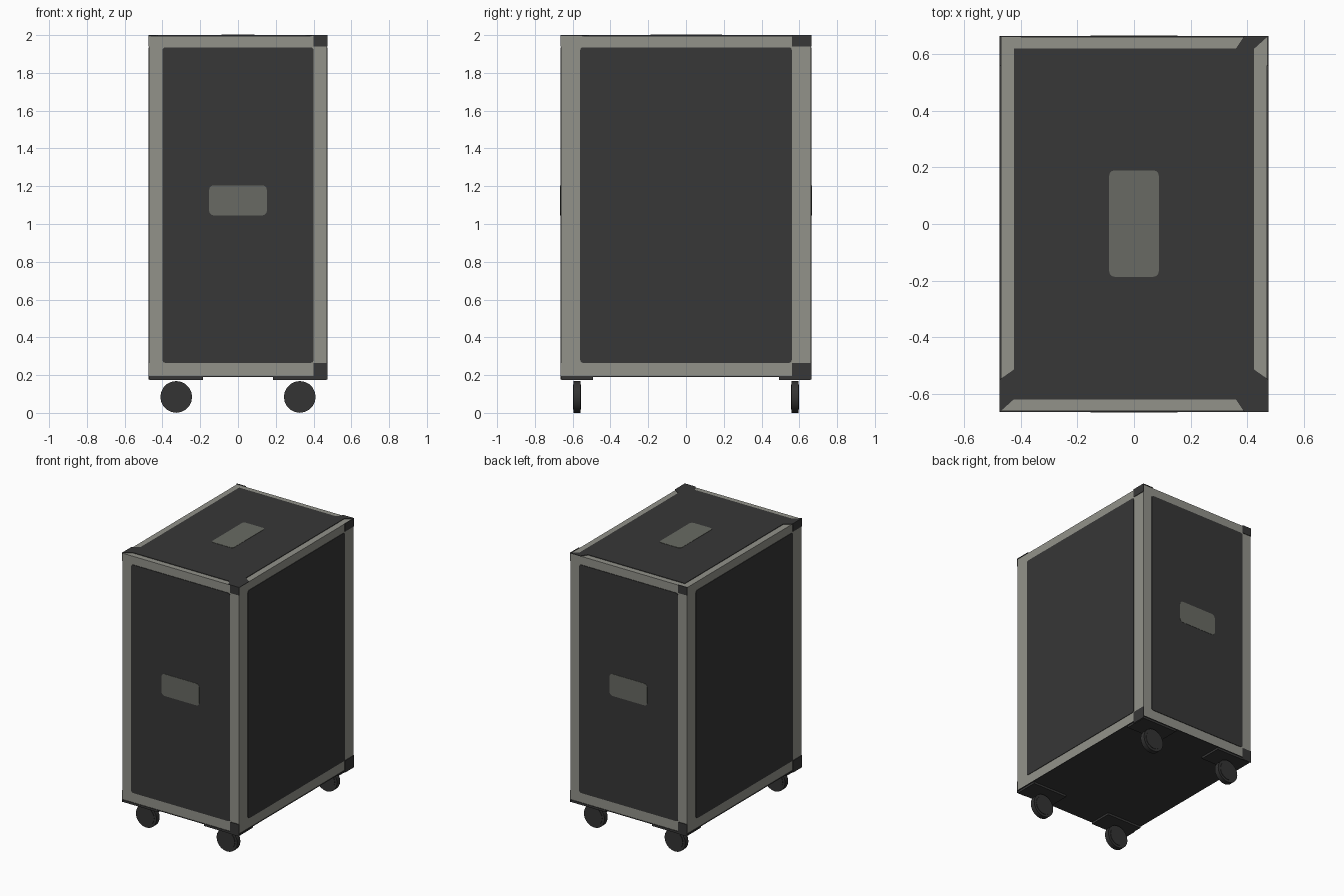
import bpy, bmesh, math
from mathutils import Vector

if "Cube" in bpy.data.objects:
    bpy.data.objects.remove(bpy.data.objects["Cube"])


def srgb(h):
    def lin(c):
        return c / 12.92 if c <= 0.04045 else ((c + 0.055) / 1.055) ** 2.4
    return [lin(int(h[i:i + 2], 16) / 255) for i in (0, 2, 4)] + [1]


def material(name, h):
    m = bpy.data.materials.new(name)
    m.diffuse_color = srgb(h)
    m.use_nodes = True
    m.node_tree.nodes["Principled BSDF"].inputs["Base Color"].default_value = m.diffuse_color
    return m


GREY = material("aluminium grey", "92928A")
DARK = material("panel charcoal", "373737")
HANDLE = material("handle grey", "686A63")
RUBBER = material("wheel black", "333333")

W, D, Z0, Z1 = 0.475, 0.665, 0.19, 2.0   # half width, half depth, bottom, top
T = 0.004                                # plate thickness
X, Y, Z = Vector((1, 0, 0)), Vector((0, 1, 0)), Vector((0, 0, 1))


def plate(name, pts, u, v, level, mat, thick=T):
    """Outline in the u,v plane, extruded outward along u x v up to level."""
    n = u.cross(v)
    bm = bmesh.new()
    lo = [bm.verts.new(u * a + v * b + n * (level - thick)) for a, b in pts]
    hi = [bm.verts.new(u * a + v * b + n * level) for a, b in pts]
    bm.faces.new(hi)
    bm.faces.new(lo[::-1])
    for i in range(len(pts)):
        j = (i + 1) % len(pts)
        bm.faces.new((lo[i], lo[j], hi[j], hi[i]))
    bmesh.ops.recalc_face_normals(bm, faces=bm.faces)
    me = bpy.data.meshes.new(name)
    bm.to_mesh(me)
    bm.free()
    me.materials.append(mat)
    ob = bpy.data.objects.new(name, me)
    bpy.context.collection.objects.link(ob)
    return ob


def rect(a0, a1, b0, b1, r=0.0, seg=3):
    if not r:
        return [(a0, b0), (a1, b0), (a1, b1), (a0, b1)]
    pts = []
    for k, (cx, cy) in enumerate([(a1 - r, b1 - r), (a0 + r, b1 - r),
                                  (a0 + r, b0 + r), (a1 - r, b0 + r)]):
        for s in range(seg + 1):
            t = math.pi / 2 * (k + s / seg)
            pts.append((cx + r * math.cos(t), cy + r * math.sin(t)))
    return pts


# case body: metal edges show around the dark panels
plate("case_body", rect(-W + T, W - T, -D + T, D - T), X, Y, Z1 - T, GREY, Z1 - Z0 - 2 * T)

# four sides, each with a panel and two corner guards on its right-hand end
sides = [("front", X, W, D, 0.40), ("right", Y, D, W, 0.56),
         ("back", -X, W, D, 0.40), ("left", -Y, D, W, 0.56)]
for name, u, half, level, inner in sides:
    plate(name + "_panel", rect(-inner, inner, 0.265, 1.935, 0.015), u, Z, level, DARK)
    plate(name + "_top_corner_guard", rect(inner, half, 1.94, Z1), u, Z, level, DARK)
    plate(name + "_bottom_corner_guard", rect(inner, half, 0.176, 0.263), u, Z, level, DARK)
    if name in ("front", "back"):
        plate(name + "_handle", rect(-0.153, 0.153, 1.045, 1.205, 0.025),
              u, Z, level + 0.002, HANDLE)

# top panel, handle and three mitred corner guards
plate("top_panel", rect(-0.425, 0.425, -0.62, 0.62), X, Y, Z1, DARK)
plate("top_handle", rect(-0.088, 0.088, -0.187, 0.19, 0.02), X, Y, Z1 + 0.002, HANDLE)
plate("top_corner_back_right", [(0.36, 0.62), (0.425, 0.62), (W, D), (0.39, D)],
      X, Y, Z1, DARK)
plate("top_corner_front_right_a", [(0.39, -D), (W, -D), (0.425, -0.62), (0.36, -0.62)],
      X, Y, Z1, DARK)
plate("top_corner_front_right_b", [(W, -D), (W, -0.55), (0.425, -0.515), (0.425, -0.62)],
      X, Y, Z1, DARK)
plate("top_corner_front_left", [(-W, -D), (-0.425, -0.62), (-0.425, -0.515), (-W, -0.55)],
      X, Y, Z1, DARK)

# underside
plate("bottom_panel", rect(-W, W, -D, D), X, -Y, -Z0, DARK)

# casters: mounting plate, wheel and raised hub
for sx in (-1, 1):
    for sy in (-1, 1):
        tag = ("left" if sx < 0 else "right") + ("_front" if sy < 0 else "_back")
        x0, x1 = sorted((sx * 0.185, sx * 0.468))
        y0, y1 = sorted((sy * 0.492, sy * 0.66))
        plate("caster_plate_" + tag, rect(x0, x1, y0, y1), X, Y, 0.194, DARK, 0.019)
        for part, r, depth in (("wheel", 0.084, 0.036), ("hub", 0.066, 0.042)):
            bpy.ops.mesh.primitive_cylinder_add(
                vertices=20, radius=r, depth=depth,
                location=(sx * 0.327, sy * 0.577, 0.0845), rotation=(math.pi / 2, 0, 0))
            ob = bpy.context.object
            ob.name = part + "_" + tag
            ob.data.materials.append(RUBBER)
            bpy.ops.object.shade_smooth_by_angle()
